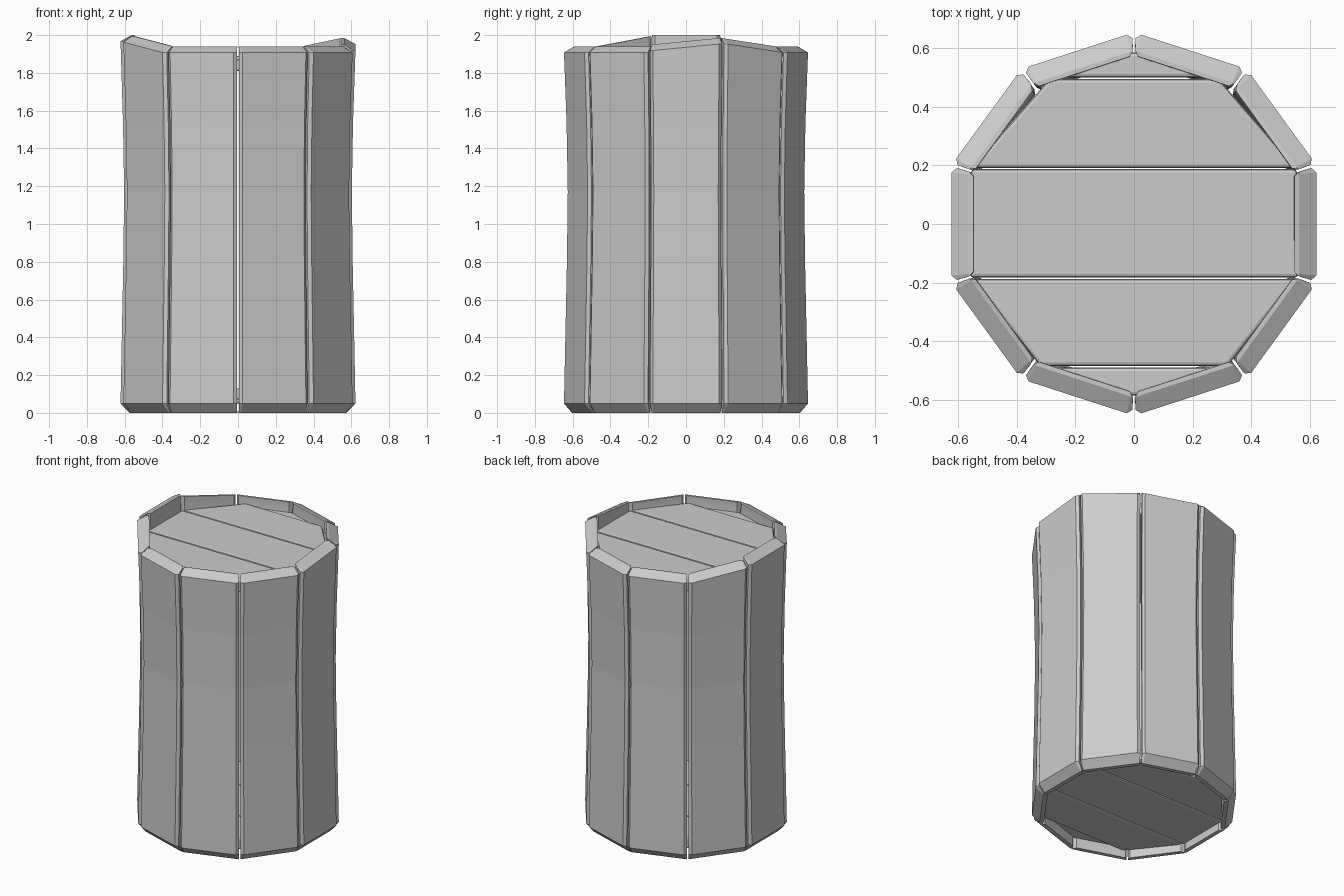
import bpy, bmesh, math

if "Cube" in bpy.data.objects:
    bpy.data.objects.remove(bpy.data.objects["Cube"])

N = 10
T = math.tan(math.pi / N)

# Half outline of a stave cross-section: (radius, half width), outside to inside
SECTION = [(0.622, 0.176), (0.605, 0.191), (0.563, 0.178), (0.548, 0.163)]
# Waisted side profile: (z, radial scale)
WAIST = [(0.05, 1.0), (0.43, 0.988), (0.80, 0.976), (1.17, 0.969), (1.54, 0.979)]


def finish(bm, name, bevel=0.0):
    bmesh.ops.recalc_face_normals(bm, faces=bm.faces)
    me = bpy.data.meshes.new(name)
    bm.to_mesh(me)
    bm.free()
    ob = bpy.data.objects.new(name, me)
    bpy.context.collection.objects.link(ob)
    if bevel:
        m = ob.modifiers.new("edge", 'BEVEL')
        m.width = bevel
        m.segments = 2
    return ob


def loft(rings, name, bevel=0.0):
    """Skin closed rings of equal point count and cap both ends."""
    bm = bmesh.new()
    vs = [[bm.verts.new(p) for p in r] for r in rings]
    n = len(vs[0])
    for a, b in zip(vs, vs[1:]):
        for i in range(n):
            j = (i + 1) % n
            bm.faces.new((a[i], a[j], b[j], b[i]))
    bm.faces.new(vs[0])
    bm.faces.new(vs[-1])
    return finish(bm, name, bevel)


def stave(i, top_a, top_b):
    """One stave; its top runs from top_a to top_b counter-clockwise."""
    ang = 2 * math.pi * i / N
    c, s = math.cos(ang), math.sin(ang)
    pts = [(r, -w) for r, w in SECTION] + [(r, w) for r, w in reversed(SECTION)]

    def ring(zfun, scale, rmax=9):
        out = []
        for r, w in pts:
            k = min(1, rmax / r)
            r2, w2 = r * k * scale, w * (0.6 + 0.4 * k) * scale
            w2 = max(-r2 * T + 0.004, min(r2 * T - 0.004, w2))
            out.append((r2 * c - w2 * s, r2 * s + w2 * c, zfun(w2)))
        return out

    def top(w):
        return top_a + (top_b - top_a) * (w + 0.18) / 0.36

    rings = [ring(lambda w: 0.0, 1, 0.575)]
    rings += [ring(lambda w, z=z: z, k) for z, k in WAIST]
    rings.append(ring(lambda w: top(w) - 0.032, 1))
    rings.append(ring(top, 1.0, 0.563))
    loft(rings, f"stave_{i + 1}")


# Ring of staves, with uneven tops on the left and right
tops = {0: (1.95, 1.985), 1: (1.985, 1.94), 4: (1.94, 1.985),
        5: (2.0, 2.0), 6: (1.995, 1.94)}
for i in range(N):
    stave(i, *tops.get(i, (1.94, 1.94)))

# Planks of the lid and base, trimmed to the ten-sided interior
R = 0.56 / math.cos(math.pi / N)
corners = [(R * math.cos(math.radians(a)), R * math.sin(math.radians(a)))
           for a in (-90, -54, -18, 18, 54, 90)]


def half_width(y):
    for (x0, y0), (x1, y1) in zip(corners, corners[1:]):
        if y <= y1:
            return x0 + (x1 - x0) * (y - y0) / (y1 - y0)
    return 0.0


def plank(y0, y1, z0, z1, name):
    ys = [y0] + [y for _, y in corners if y0 + 0.02 < y < y1 - 0.02] + [y1]
    edge = [(half_width(y), y) for y in ys]
    edge += [(-x, y) for x, y in reversed(edge)]
    loft([[(x, y, z) for x, y in edge] for z in (z0, z1)], name, 0.012)


rows = [(-0.585, -0.49), (-0.485, -0.187), (-0.183, 0.187), (0.191, 0.495), (0.5, 0.585)]
for k, (y0, y1) in enumerate(rows):
    drop = 0.02 if k in (0, 4) else 0.0
    plank(y0, y1, 1.81, 1.89 - drop, f"lid_plank_{k + 1}")
    plank(y0, y1, 0.05 + drop, 0.13, f"base_plank_{k + 1}")
